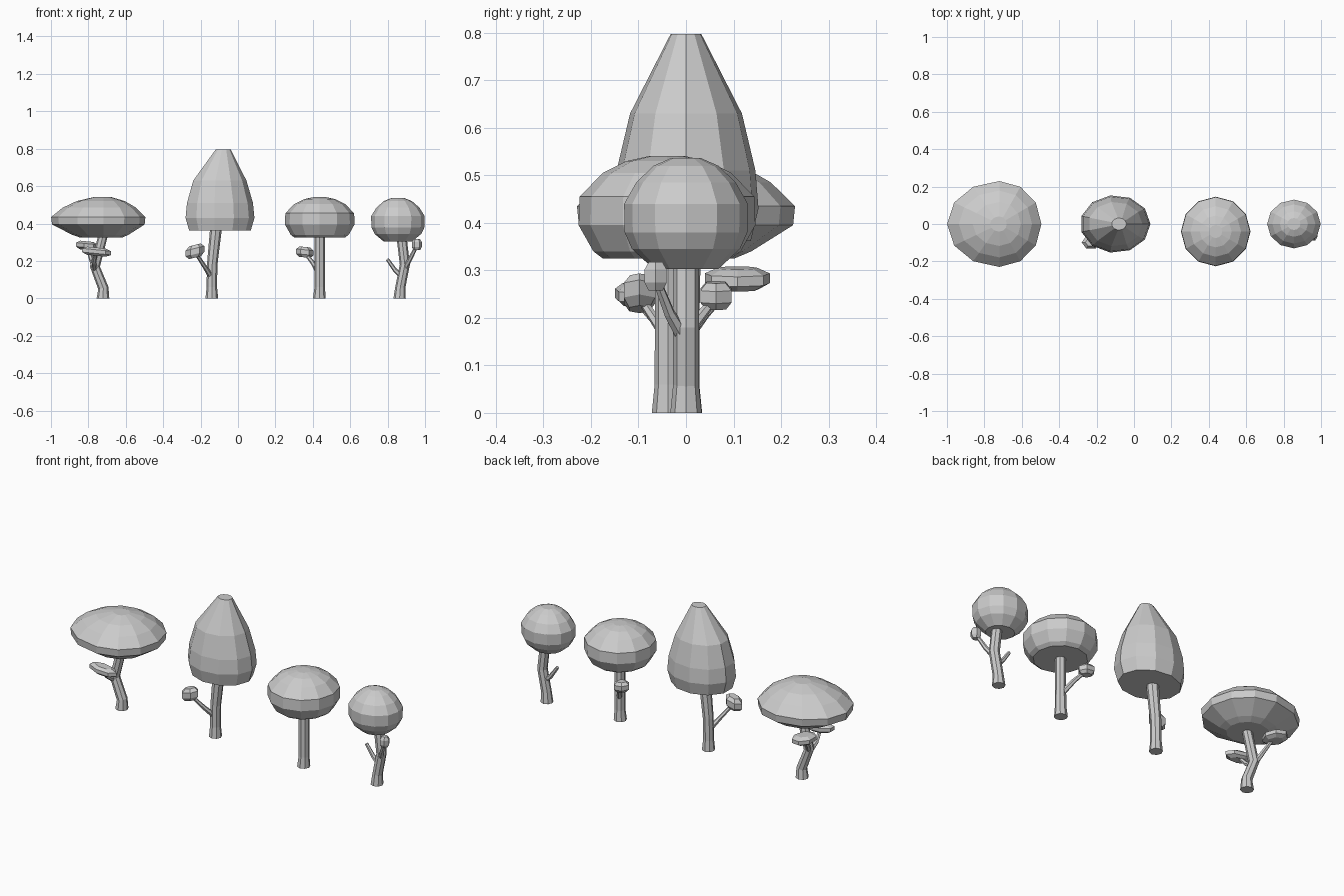
import bpy, bmesh, math
from mathutils import Vector

if "Cube" in bpy.data.objects:
    bpy.data.objects.remove(bpy.data.objects["Cube"])


def skin(name, rings):
    """Join equal-length rings of points into a closed, flat-shaded solid."""
    bm = bmesh.new()
    loops = [[bm.verts.new(p) for p in r] for r in rings]
    n = len(loops[0])
    for a, b in zip(loops, loops[1:]):
        for i in range(n):
            j = (i + 1) % n
            bm.faces.new((a[i], a[j], b[j], b[i]))
    bm.faces.new(loops[0][::-1])
    bm.faces.new(loops[-1])
    bmesh.ops.recalc_face_normals(bm, faces=bm.faces)
    me = bpy.data.meshes.new(name)
    bm.to_mesh(me)
    bm.free()
    ob = bpy.data.objects.new(name, me)
    bpy.context.collection.objects.link(ob)
    return ob


def canopy(name, x, y, profile, n=12, left=1.0, sy=1.0, turn=0.0):
    """Profile entries: (z, radius[, x shift]); left stretches the -x half."""
    rings = []
    for z, r, *s in profile:
        dx = s[0] if s else 0
        ring = []
        for i in range(n):
            a = 2 * math.pi * i / n + turn
            c = math.cos(a) * (left if math.cos(a) < 0 else 1)
            ring.append((x + dx + r * c, y + r * sy * math.sin(a), z))
        rings.append(ring)
    return skin(name, rings)


def limb(name, points, radii, n=8):
    """Tapered tube along a path."""
    pts = [Vector(p) for p in points]
    rings = []
    for k, (p, r) in enumerate(zip(pts, radii)):
        t = (pts[min(k + 1, len(pts) - 1)] - pts[max(k - 1, 0)]).normalized()
        if p.z == 0:
            t = Vector((0, 0, 1))
        u = Vector((0, 1, 0)).cross(t).normalized()
        v = t.cross(u)
        rings.append([p + r * (u * math.cos(2 * math.pi * i / n) + v * math.sin(2 * math.pi * i / n))
                      for i in range(n)])
    return skin(name, rings)


def tuft(name, centre, size, n=7, tilt=0.0, turn=0.0):
    """Small leaf clump: faceted, flattened top and bottom."""
    cx, cy, cz = centre
    sx, sy, sz = size
    rings = []
    for h, r in ((-1, 0.65), (-0.45, 1), (0.45, 1), (1, 0.6)):
        ring = []
        for i in range(n):
            a = 2 * math.pi * i / n + turn
            dx = sx * r * math.cos(a)
            ring.append((cx + dx, cy + sy * r * math.sin(a), cz + sz * h + tilt * dx))
        rings.append(ring)
    return skin(name, rings)


TWIG = (0.016, 0.012, 0.009)

# Tree 1: wide flat crown, crooked trunk, two leaf plates
canopy("wide_crown", -0.72, 0,
       [(0.325, 0.10), (0.34, 0.135), (0.395, 0.221), (0.435, 0.225),
        (0.485, 0.175), (0.52, 0.115), (0.542, 0.04)], 12, 1.24, 1.02)
limb("wide_trunk", [(-0.722, 0, 0), (-0.72, 0, 0.055), (-0.765, 0, 0.17), (-0.715, 0, 0.36)],
     (0.034, 0.028, 0.027, 0.025))
limb("wide_front_branch", [(-0.765, 0, 0.15), (-0.77, -0.06, 0.19), (-0.76, -0.11, 0.245)], TWIG, 6)
limb("wide_back_branch", [(-0.765, 0, 0.16), (-0.785, 0.04, 0.21), (-0.805, 0.10, 0.275)], TWIG, 6)
tuft("wide_front_leaves", (-0.76, -0.11, 0.25), (0.082, 0.04, 0.022), 7, -0.1)
tuft("wide_back_leaves", (-0.81, 0.108, 0.282), (0.062, 0.07, 0.023), 7, -0.1)

# Tree 2: tall tapered crown
canopy("tall_crown", -0.10, 0,
       [(0.362, 0.168), (0.43, 0.188), (0.51, 0.18), (0.63, 0.145), (0.797, 0.04, 0.02)],
       11, 1.0, 0.82)
limb("tall_trunk", [(-0.14, 0, 0), (-0.14, 0, 0.06), (-0.138, 0, 0.18), (-0.115, 0, 0.40)],
     (0.034, 0.028, 0.028, 0.032))
limb("tall_branch", [(-0.14, 0, 0.11), (-0.175, -0.045, 0.165), (-0.225, -0.095, 0.24)], TWIG, 6)
tuft("tall_leaves", (-0.23, -0.098, 0.252), (0.05, 0.038, 0.034), 6, 0.25)

# Tree 3: rounded cushion crown
canopy("cushion_crown", 0.437, -0.04,
       [(0.325, 0.135), (0.34, 0.155), (0.395, 0.186), (0.455, 0.184),
        (0.505, 0.135), (0.53, 0.085), (0.541, 0.035)], 12)
limb("cushion_trunk", [(0.435, -0.038, 0), (0.437, -0.038, 0.06), (0.437, -0.038, 0.36)],
     (0.034, 0.028, 0.027))
limb("cushion_branch", [(0.435, -0.03, 0.13), (0.40, 0.02, 0.19), (0.36, 0.06, 0.24)], TWIG, 6)
tuft("cushion_leaves", (0.357, 0.063, 0.247), (0.046, 0.038, 0.028), 6, -0.1)

# Tree 4: small round crown
canopy("round_crown", 0.855, 0,
       [(0.303, 0.075), (0.345, 0.125), (0.38, 0.142), (0.44, 0.143),
        (0.485, 0.115), (0.52, 0.075), (0.536, 0.035)], 12, 1.0, 0.91)
limb("round_trunk", [(0.864, 0, 0), (0.868, 0, 0.06), (0.892, 0, 0.18), (0.872, 0, 0.35)],
     (0.033, 0.027, 0.027, 0.027))
limb("round_branch", [(0.885, 0, 0.15), (0.92, -0.035, 0.21), (0.955, -0.062, 0.28)], TWIG, 6)
limb("round_bare_twig", [(0.885, 0, 0.11), (0.84, 0, 0.15), (0.798, 0, 0.21)], TWIG, 6)
tuft("round_leaves", (0.956, -0.064, 0.288), (0.027, 0.027, 0.03), 6)
